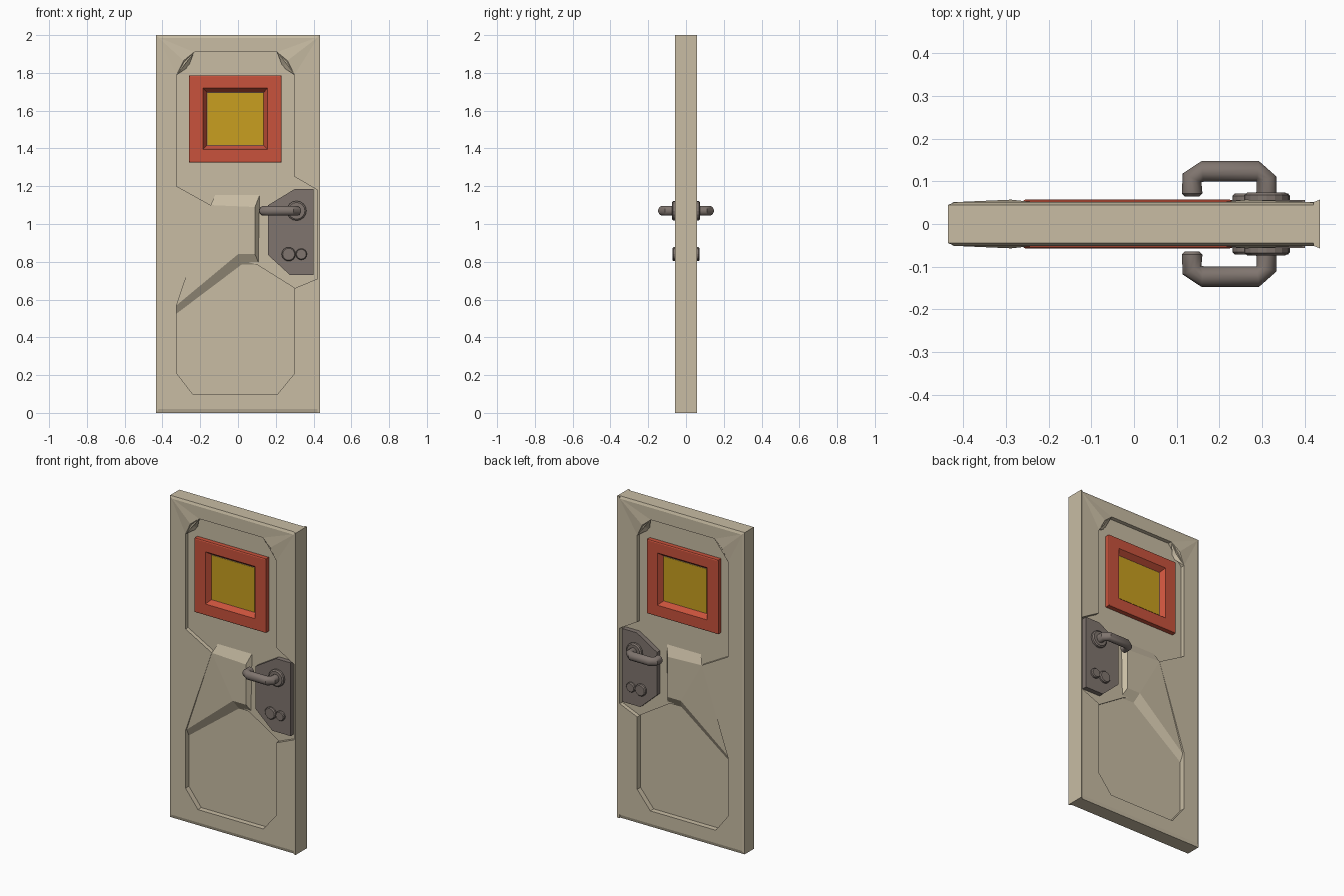
import bpy, bmesh, math

if "Cube" in bpy.data.objects:
    bpy.data.objects.remove(bpy.data.objects["Cube"])

def material(name, rgb):
    m = bpy.data.materials.new(name)
    m.diffuse_color = (*rgb, 1)
    m.use_nodes = True
    m.node_tree.nodes["Principled BSDF"].inputs["Base Color"].default_value = m.diffuse_color
    return m

TAN = material("tan_paint", (0.58, 0.505, 0.37))
RED = material("red_trim", (0.58, 0.085, 0.045))
GLASS = material("amber_glass", (0.58, 0.345, 0.014))
METAL = material("grey_metal", (0.215, 0.178, 0.158))

def finish(name, bm, mat, mirror=True):
    bmesh.ops.recalc_face_normals(bm, faces=bm.faces)
    me = bpy.data.meshes.new(name)
    bm.to_mesh(me)
    bm.free()
    me.materials.append(mat)
    ob = bpy.data.objects.new(name, me)
    bpy.context.collection.objects.link(ob)
    if mirror:                       # both faces of the door carry the same parts
        mod = ob.modifiers.new("both_faces", 'MIRROR')
        mod.use_axis = (False, True, False)
    return ob

def relief(name, top, mat, y, base_y=-0.015, base=None):
    """Raised plate: outline (x, z[, y]) and optional moved base points {index: (x, z, y)}."""
    base = base or {}
    bm = bmesh.new()
    t, b = [], []
    for i, p in enumerate(top):
        t.append(bm.verts.new((p[0], p[2] if len(p) > 2 else y, p[1])))
        q = base.get(i, (p[0], p[1], base_y))
        b.append(bm.verts.new((q[0], q[2], q[1])))
    bm.faces.new(t)
    bm.faces.new(b[::-1])
    for i in range(len(t)):
        j = (i + 1) % len(t)
        bm.faces.new((t[i], b[i], b[j], t[j]))
    return finish(name, bm, mat)

def box(name, x0, x1, y0, y1, z0, z1, mat):
    bm = bmesh.new()
    bmesh.ops.create_cube(bm, size=1)
    for v in bm.verts:
        v.co = ((x0, x1)[v.co.x > 0], (y0, y1)[v.co.y > 0], (z0, z1)[v.co.z > 0])
    return finish(name, bm, mat, False)

def rect(x0, x1, z0, z1):
    return [(x0, z0), (x1, z0), (x1, z1), (x0, z1)]

# Core slab and its four edges
W, E = 0.435, 0.015
box("door_core", -W + 0.005, W - 0.005, -0.018, 0.018, 0.005, 1.995, TAN)
for n, x0, x1, z0, z1 in (("left", -W, -W + E, 0, 2), ("right", W - E, W, 0, 2),
                          ("bottom", -W, W, 0, E), ("top", -W, W, 2 - E, 2)):
    box("door_edge_" + n, x0, x1, -0.045, 0.045, z0, z1, TAN)

# Upper recess floor, slightly higher than the lower one
relief("upper_floor", [(-0.42, 0.9), (0.05, 0.8), (0.10, 0.785), (0.30, 0.66), (0.42, 0.71),
                       (0.42, 1.985), (-0.42, 1.985)], TAN, -0.026)

# C-shaped raised frame with chamfered outer rim
F = -0.051
frame = [(-0.42, 0.02), (0.42, 0.02), (0.42, 0.71), (0.30, 0.66), (0.30, 0.21), (0.21, 0.10),
         (-0.24, 0.10), (-0.325, 0.21), (-0.325, 0.57), (-0.145, 1.10), (-0.325, 1.20),
         (-0.325, 1.79), (-0.23, 1.91), (0.21, 1.91), (0.30, 1.79), (0.30, 1.25),
         (0.42, 1.18), (0.42, 1.985), (-0.42, 1.985)]
relief("raised_frame", frame, TAN, F, base={
    0: (-W, 0, -0.045), 1: (W, 0, -0.045), 17: (W, 2, -0.045), 18: (-W, 2, -0.045)})

# Raised lip along the lock side
relief("lock_side_lip", [(0.42, 0, F), (W, 0, -0.057), (W, 2, -0.057), (0.42, 2, F)], TAN, F)

# Faceted centre: raised boss with sloped walls, and the triangular ramp beside it
relief("centre_boss", [(0.0, 0.84), (0.09, 0.84), (0.09, 1.09), (-0.145, 1.10)], TAN, F,
       base={0: (0.02, 0.78, -0.015), 1: (0.115, 0.78, -0.015),
             2: (0.115, 1.155, -0.025), 3: (-0.12, 1.155, -0.025)})
relief("centre_ramp", [(-0.325, 0.57, -0.04), (0.0, 0.84), (-0.145, 1.10)], TAN, F,
       base={0: (-0.325, 0.52, -0.015), 1: (0.02, 0.78, -0.015)})

# Pyramid gussets on the top corners
for n, s, cx in (("left", -1, -0.013), ("right", 1, -0.013)):
    bm = bmesh.new()
    pts = [(s * 0.425, F, 1.99), (cx + s * 0.312, F, 1.79), (cx + s * 0.22, F, 1.91),
           (cx + s * 0.275, -0.057, 1.865), (cx + s * 0.25, -0.02, 1.83)]
    v = [bm.verts.new(p) for p in pts]
    for f in ((0, 1, 3), (0, 3, 2), (1, 4, 3), (4, 2, 3), (0, 2, 4), (0, 4, 1)):
        bm.faces.new([v[i] for i in f])
    finish("corner_gusset_" + n, bm, TAN)

# Window surround: rectangular loops bridged from wall to glass
bm = bmesh.new()
loops = []
for (x0, x1, z0, z1), y in (((-0.26, 0.23, 1.325, 1.785), -0.02),
                            ((-0.26, 0.23, 1.325, 1.785), -0.054),
                            ((-0.255, 0.225, 1.33, 1.78), -0.057),
                            ((-0.185, 0.157, 1.395, 1.72), -0.057),
                            ((-0.16, 0.132, 1.42, 1.692), -0.02)):
    loops.append([bm.verts.new((x, y, z)) for x, z in rect(x0, x1, z0, z1)])
for a, b in zip(loops, loops[1:]):
    for i in range(4):
        j = (i + 1) % 4
        bm.faces.new((a[i], a[j], b[j], b[i]))
bm.faces.new(loops[0][::-1])
bm.faces.new(loops[-1])
finish("window_surround", bm, RED)
relief("window_glass", rect(-0.162, 0.134, 1.418, 1.694), GLASS, -0.028, -0.02)

# Lock plate
relief("lock_plate", [(0.16, 0.835), (0.275, 0.73), (0.40, 0.73), (0.40, 1.185),
                      (0.30, 1.185), (0.16, 1.10)], METAL, -0.056, -0.02)

# Handle rose and two lock buttons
def disc(name, x, z, r, y0, y1, sides=16):
    ring = [(x + r * math.cos(a), z + r * math.sin(a))
            for a in (2 * math.pi * i / sides for i in range(sides))]
    inner = [(x + (p[0] - x) * 0.85, z + (p[1] - z) * 0.85) for p in ring]
    relief(name, inner, METAL, y1, base={i: (*p, y1 + 0.006) for i, p in enumerate(ring)})
    relief(name + "_rim", ring, METAL, y1 + 0.006, y0)

disc("handle_rose", 0.31, 1.07, 0.052, -0.05, -0.074)
disc("lock_button_large", 0.268, 0.84, 0.037, -0.05, -0.072)
disc("lock_button_small", 0.335, 0.84, 0.030, -0.05, -0.072)

# Lever handle: octagonal tube swept along a hooked path
path = [(0.31, -0.05), (0.31, -0.105), (0.29, -0.123), (0.16, -0.123), (0.136, -0.108),
        (0.136, -0.072), (0.136, -0.064)]
scale = [1, 1, 1, 1, 1, 1, 0.7]
bm = bmesh.new()
rings = []
for i, (x, y) in enumerate(path):
    a, b = path[max(i - 1, 0)], path[min(i + 1, len(path) - 1)]
    dx, dy = b[0] - a[0], b[1] - a[1]
    d = math.hypot(dx, dy)
    nx, ny = -dy / d, dx / d
    ring = []
    for k in range(12):
        t = 2 * math.pi * (k + 0.5) / 12
        u, w = 0.025 * scale[i] * math.cos(t), 0.027 * scale[i] * math.sin(t)
        ring.append(bm.verts.new((x + nx * u, y + ny * u, 1.07 + w)))
    rings.append(ring)
for a, b in zip(rings, rings[1:]):
    for k in range(12):
        m = (k + 1) % 12
        bm.faces.new((a[k], a[m], b[m], b[k]))
bm.faces.new(rings[0][::-1])
bm.faces.new(rings[-1])
lever = finish("lever_handle", bm, METAL)
bpy.context.view_layer.objects.active = lever
lever.select_set(True)
bpy.ops.object.shade_smooth_by_angle(angle=math.radians(35))
